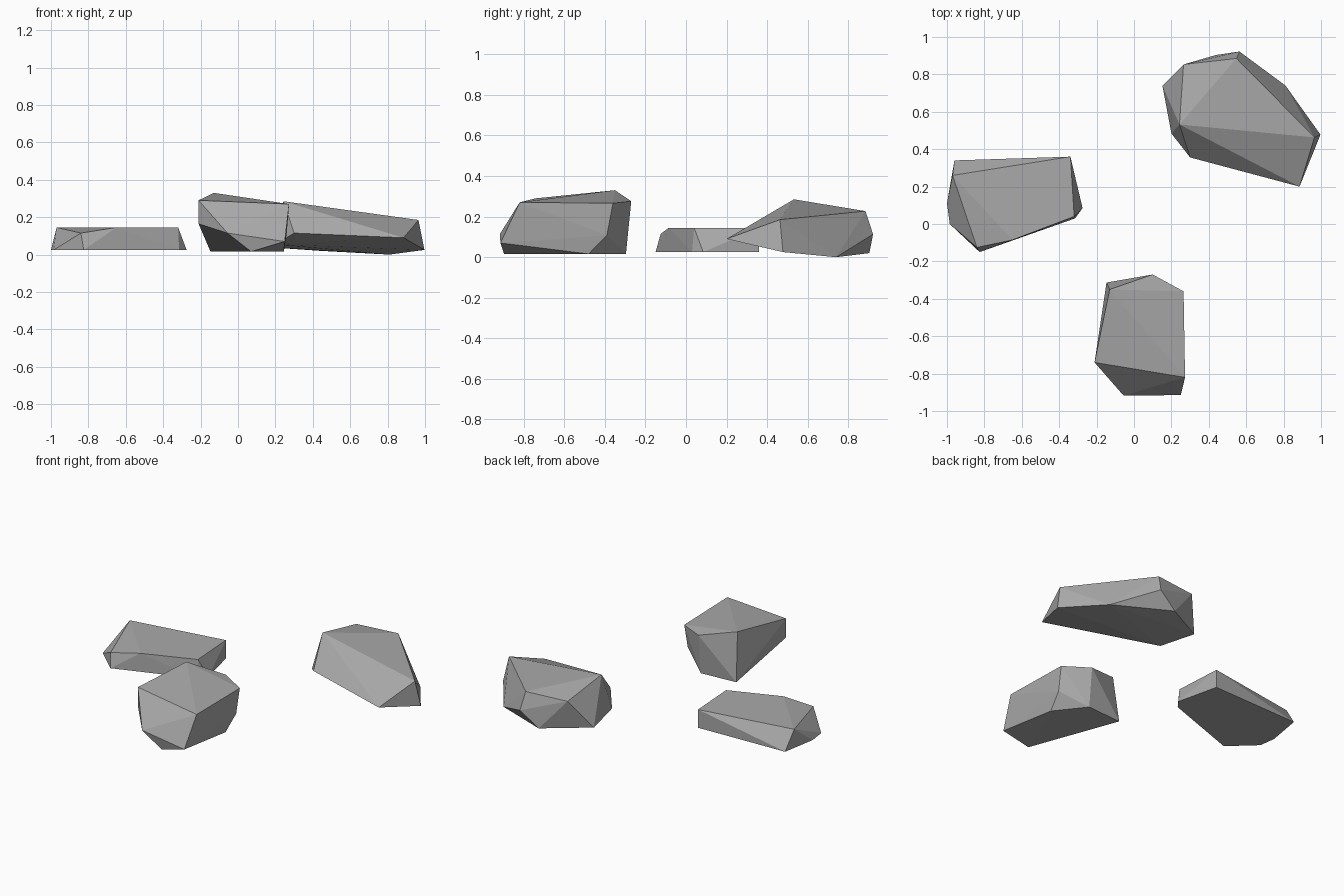
import bpy
import bmesh
import math

# Remove the default object
default_cube = bpy.data.objects.get("Cube")
if default_cube:
    bpy.data.objects.remove(default_cube, do_unlink=True)

# One stone colour for all rocks
stone = bpy.data.materials.new("stone_grey")
stone.use_nodes = True
colour = (0.4, 0.4, 0.4, 1.0)
stone.diffuse_color = colour
stone.node_tree.nodes["Principled BSDF"].inputs["Base Color"].default_value = colour


def make_rock(name, corners):
    """Wrap a faceted convex stone around its corner points."""
    bm = bmesh.new()
    for corner in corners:
        bm.verts.new(corner)
    hull = bmesh.ops.convex_hull(bm, input=bm.verts[:])
    unused = {v for v in hull["geom_interior"] + hull["geom_unused"]
              if isinstance(v, bmesh.types.BMVert)}
    bmesh.ops.delete(bm, geom=list(unused), context="VERTS")
    # Merge nearly level triangles into clean facets
    bmesh.ops.dissolve_limit(bm, angle_limit=math.radians(1),
                             verts=bm.verts[:], edges=bm.edges[:])
    bmesh.ops.recalc_face_normals(bm, faces=bm.faces[:])
    mesh = bpy.data.meshes.new(name)
    bm.to_mesh(mesh)
    bm.free()
    mesh.materials.append(stone)
    rock = bpy.data.objects.new(name, mesh)
    bpy.context.scene.collection.objects.link(rock)
    return rock


def level(z, outline):
    """Raise a flat outline to one height."""
    return [(x, y, z) for x, y in outline]


# Low slab with a level top and a level base
slab_top = level(.145, [(-.97, .26), (-.34, .36), (-.32, .04), (-.65, -.085)])
slab_base = level(.025, [(-.96, .34), (-.34, .36), (-.275, .085), (-.315, .03),
                         (-.825, -.15), (-.985, 0), (-1, .11)])
slab_chip = [(-.84, -.125, .115)]
make_rock("flat_rock", slab_top + slab_base + slab_chip)

# Tall block with a slanted top and an undercut front
block_top = [(-.13, -.35, .33), (.265, -.36, .266), (.273, -.82, .27),
             (-.211, -.74, .29), (.1, -.27, .276)]
block_sides = [(.26, -.39, .108), (.25, -.915, .07),
               (-.056, -.917, .115), (-.211, -.74, .165)]
block_base = level(.016, [(-.147, -.313), (.1, -.296), (.245, -.48), (.07, -.897)])
make_rock("front_rock", block_top + block_sides + block_base)

# Wide wedge sloping down to one side
wedge_top = [(.243, .532, .285), (.548, .885, .227),
             (.965, .463, .185), (.265, .853, .225)]
wedge_sides = [(.564, .922, .113), (.885, .2, .09), (.3, .356, .115)]
wedge_base = [(.81, .74, 0), (.997, .478, .025), (.44, .904, .02),
              (.152, .74, .04), (.2, .484, .055)]
make_rock("back_rock", wedge_top + wedge_sides + wedge_base)
